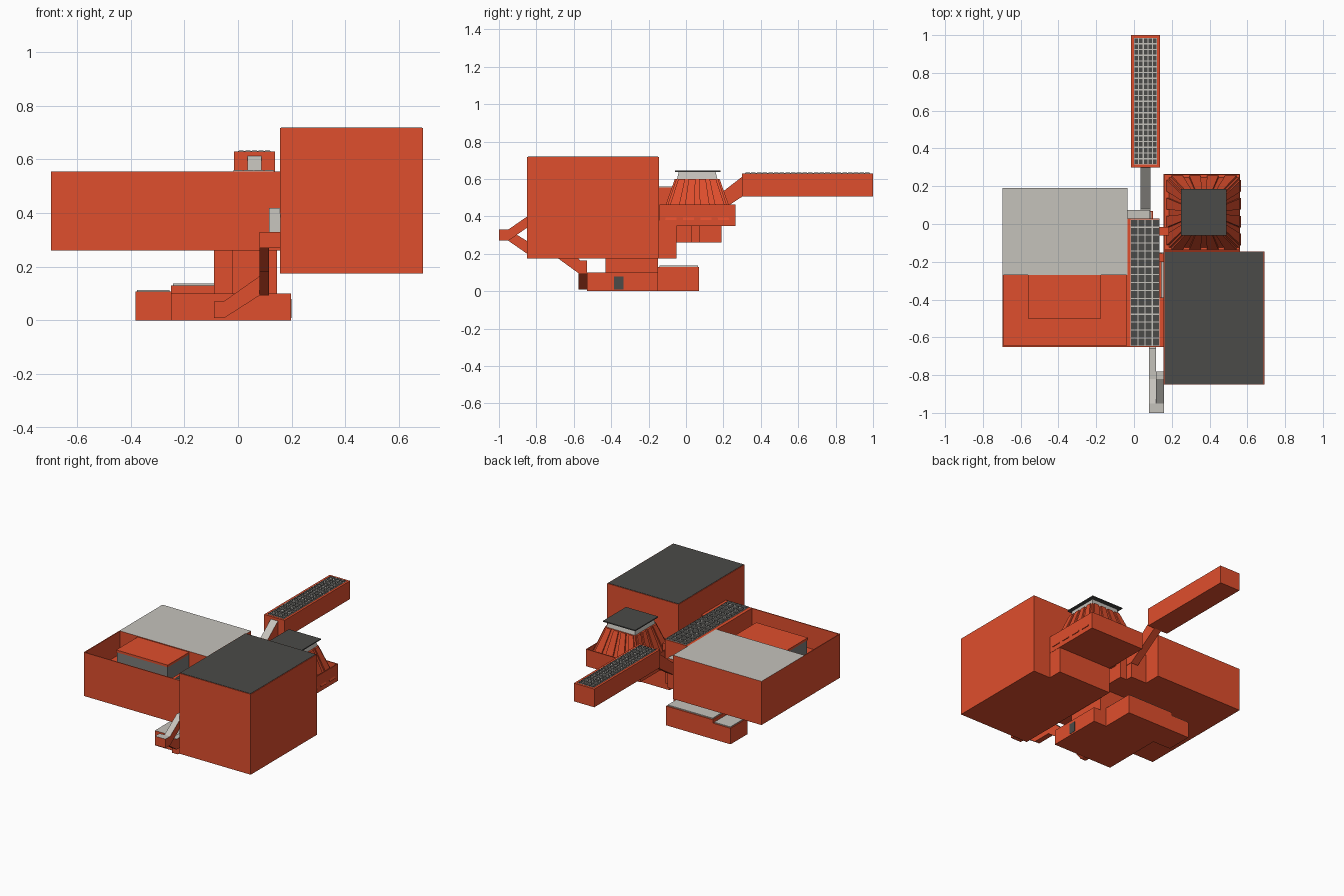
import bpy, bmesh
from mathutils import Vector

if "Cube" in bpy.data.objects:
    bpy.data.objects.remove(bpy.data.objects["Cube"])


def material(name, rgb):
    m = bpy.data.materials.new(name)
    m.diffuse_color = (*rgb, 1)
    m.use_nodes = True
    m.node_tree.nodes["Principled BSDF"].inputs["Base Color"].default_value = m.diffuse_color
    return m


RED = material("red", (0.74, 0.077, 0.026))
DARK = material("dark", (0.07, 0.07, 0.065))
LIGHT = material("light", (0.56, 0.54, 0.5))
GLASS = material("glass", (0.2, 0.2, 0.19))


def finish(name, bm, mat, top=None):
    bmesh.ops.recalc_face_normals(bm, faces=bm.faces)
    bm.normal_update()
    me = bpy.data.meshes.new(name)
    me.materials.append(mat)
    if top:
        me.materials.append(top)
        for f in bm.faces:
            f.material_index = 1 if f.normal.z > 0.4 else 0
    bm.to_mesh(me)
    bm.free()
    ob = bpy.data.objects.new(name, me)
    bpy.context.collection.objects.link(ob)
    return ob


def add_box(bm, x0, x1, y0, y1, z0, z1):
    for v in bmesh.ops.create_cube(bm, size=1)["verts"]:
        v.co = Vector((x1 if v.co.x > 0 else x0, y1 if v.co.y > 0 else y0, z1 if v.co.z > 0 else z0))


def box(name, x0, x1, y0, y1, z0, z1, mat=RED, top=None):
    bm = bmesh.new()
    add_box(bm, x0, x1, y0, y1, z0, z1)
    return finish(name, bm, mat, top)


def prism(name, profile, axis, a, b, mat=RED, top=None):
    """Extrude a (horizontal, z) profile along x or y."""
    bm = bmesh.new()
    if axis == "x":
        pts = [(a, h, z) for h, z in profile]
        d = (b - a, 0, 0)
    else:
        pts = [(h, a, z) for h, z in profile]
        d = (0, b - a, 0)
    face = bm.faces.new([bm.verts.new(p) for p in pts])
    ext = bmesh.ops.extrude_face_region(bm, geom=[face], use_keep_orig=True)
    bmesh.ops.translate(bm, vec=d, verts=[g for g in ext["geom"] if isinstance(g, bmesh.types.BMVert)])
    return finish(name, bm, mat, top)


def frustum(name, cx, cy, z0, h0, z1, h1, mat):
    bm = bmesh.new()
    for v in bmesh.ops.create_cube(bm, size=2)["verts"]:
        h, z = (h1, z1) if v.co.z > 0 else (h0, z0)
        v.co = Vector((cx + v.co.x * h, cy + v.co.y * h, z))
    return finish(name, bm, mat)


def walls(name, x0, x1, y0, y1, z0, z1, t):
    bm = bmesh.new()
    add_box(bm, x0, x1, y0, y0 + t, z0, z1)
    add_box(bm, x0, x1, y1 - t, y1, z0, z1)
    add_box(bm, x0, x0 + t, y0 + t, y1 - t, z0, z1)
    add_box(bm, x1 - t, x1, y0 + t, y1 - t, z0, z1)
    return finish(name, bm, RED)


def panel_grid(name, x0, x1, y0, y1, z, cols, rows):
    box(name + "_frame", x0, x1, y0, y1, z - 0.01, z + 0.002, LIGHT)
    bm = bmesh.new()
    w, h, g = (x1 - x0) / cols, (y1 - y0) / rows, 0.003
    for i in range(cols):
        for j in range(rows):
            add_box(bm, x0 + i * w + g, x0 + (i + 1) * w - g, y0 + j * h + g, y0 + (j + 1) * h - g,
                    z - 0.005, z + 0.004)
    finish(name + "_tiles", bm, DARK)


# Large right hall
box("right_hall", 0.157, 0.69, -0.85, -0.145, 0.175, 0.718)
box("right_hall_roof", 0.161, 0.686, -0.846, -0.149, 0.71, 0.72, DARK)

# Left hall: closed rear, open front court with a pavilion
box("left_hall_rear", -0.697, -0.035, -0.27, 0.19, 0.26, 0.555, RED, LIGHT)
walls("court_walls", -0.697, -0.035, -0.65, -0.265, 0.26, 0.555, 0.006)
box("court_floor", -0.695, -0.037, -0.648, -0.27, 0.26, 0.40)
box("pavilion_glass", -0.557, -0.178, -0.497, -0.27, 0.40, 0.535, GLASS)
box("pavilion_roof", -0.56, -0.175, -0.50, -0.27, 0.535, 0.55)

# Central corridor with solar roof
box("corridor_front", -0.035, 0.157, -0.65, -0.39, 0.26, 0.555)
box("corridor_rear", -0.035, 0.135, -0.39, 0.03, 0.26, 0.555)
box("corridor_end", -0.035, 0.085, 0.03, 0.075, 0.26, 0.46, RED, LIGHT)
panel_grid("corridor_solar", -0.018, 0.135, -0.645, 0.025, 0.557, 4, 16)
for i, y in enumerate((-0.2, -0.06)):
    box(f"corridor_link_{i}", 0.13, 0.185, y, y + 0.045, 0.36, 0.5)

# Rear arm with solar roof and the ramp leading to it
box("rear_arm", -0.015, 0.137, 0.30, 1.0, 0.507, 0.63)
panel_grid("rear_arm_solar", 0.0, 0.122, 0.315, 0.985, 0.63, 5, 22)
prism("rear_ramp", [(0.03, 0.36), (0.08, 0.36), (0.2, 0.44), (0.31, 0.512), (0.31, 0.62),
                    (0.2, 0.535), (0.08, 0.44), (0.03, 0.44)], "x", 0.035, 0.088, RED, LIGHT)

# Basin with tapered skylight tower
box("basin_link", 0.157, 0.56, -0.15, -0.05, 0.175, 0.38)
box("basin_floor", 0.157, 0.56, -0.14, 0.265, 0.35, 0.38)
walls("basin_walls", 0.155, 0.562, -0.142, 0.265, 0.35, 0.465, 0.006)
CX, CY = 0.37, 0.06
frustum("tower_body", CX, CY, 0.38, 0.185, 0.60, 0.112, RED)
frustum("tower_windows", CX, CY, 0.60, 0.108, 0.64, 0.098, LIGHT)
bm = bmesh.new()
for side in range(4):
    for k in (-0.75, -0.25, 0.25, 0.75):
        def place(along, out, z):
            p = [(along, out), (-out, along), (-along, -out), (out, -along)][side]
            return bm.verts.new((CX + p[0], CY + p[1], z))
        lo = [place(k * 0.19 - 0.03, 0.197, 0.38), place(k * 0.19 + 0.03, 0.197, 0.38),
              place(k * 0.19 + 0.03, 0.15, 0.38), place(k * 0.19 - 0.03, 0.15, 0.38)]
        hi = [place(k * 0.11 - 0.018, 0.12, 0.60), place(k * 0.11 + 0.018, 0.12, 0.60),
              place(k * 0.11 + 0.018, 0.09, 0.60), place(k * 0.11 - 0.018, 0.09, 0.60)]
        bm.faces.new(lo)
        bm.faces.new(hi)
        for i in range(4):
            j = (i + 1) % 4
            bm.faces.new((lo[i], lo[j], hi[j], hi[i]))
finish("tower_ribs", bm, RED)
box("tower_roof", CX - 0.12, CX + 0.12, CY - 0.12, CY + 0.125, 0.638, 0.645, DARK)

# Ground building and supporting columns
box("ground_front", -0.25, 0.198, -0.53, -0.15, 0, 0.10, RED, LIGHT)
box("ground_rear", -0.25, 0.10, -0.15, 0.07, 0, 0.13)
box("ground_rear_roof", -0.243, 0.093, -0.143, 0.063, 0.125, 0.137, LIGHT)
box("ground_wing", -0.382, -0.25, -0.11, 0.07, 0, 0.108)
box("ground_wing_roof", -0.376, -0.256, -0.104, 0.064, 0.1, 0.114, LIGHT)
box("ground_door", 0.19, 0.2, -0.385, -0.335, 0.01, 0.08, DARK)
box("column_main", -0.02, 0.145, -0.43, -0.15, 0.09, 0.27)
box("column_side", -0.09, -0.02, -0.30, -0.15, 0.09, 0.27)

# Entrance stairs
low = [(-1.0, 0.27), (-0.95, 0.27), (-0.82, 0.18), (-0.69, 0.18), (-0.57, 0.093), (-0.53, 0.093)]
high = [(-1.0, 0.33), (-0.95, 0.33), (-0.82, 0.25), (-0.66, 0.25), (-0.565, 0.165), (-0.53, 0.165)]
prism("stair_down", low + high[::-1], "x", 0.08, 0.116, RED, LIGHT)
prism("stair_up", [(-1.0, 0.27), (-0.95, 0.27), (-0.82, 0.36), (-0.78, 0.36), (-0.78, 0.42),
                   (-0.82, 0.42), (-0.95, 0.33), (-1.0, 0.33)], "x", 0.116, 0.158, RED, LIGHT)
prism("stair_ground", [(-0.09, 0.01), (-0.05, 0.01), (0.08, 0.093), (0.116, 0.093), (0.116, 0.165),
                       (0.08, 0.165), (-0.055, 0.07), (-0.09, 0.07)], "y", -0.575, -0.53, RED, LIGHT)
